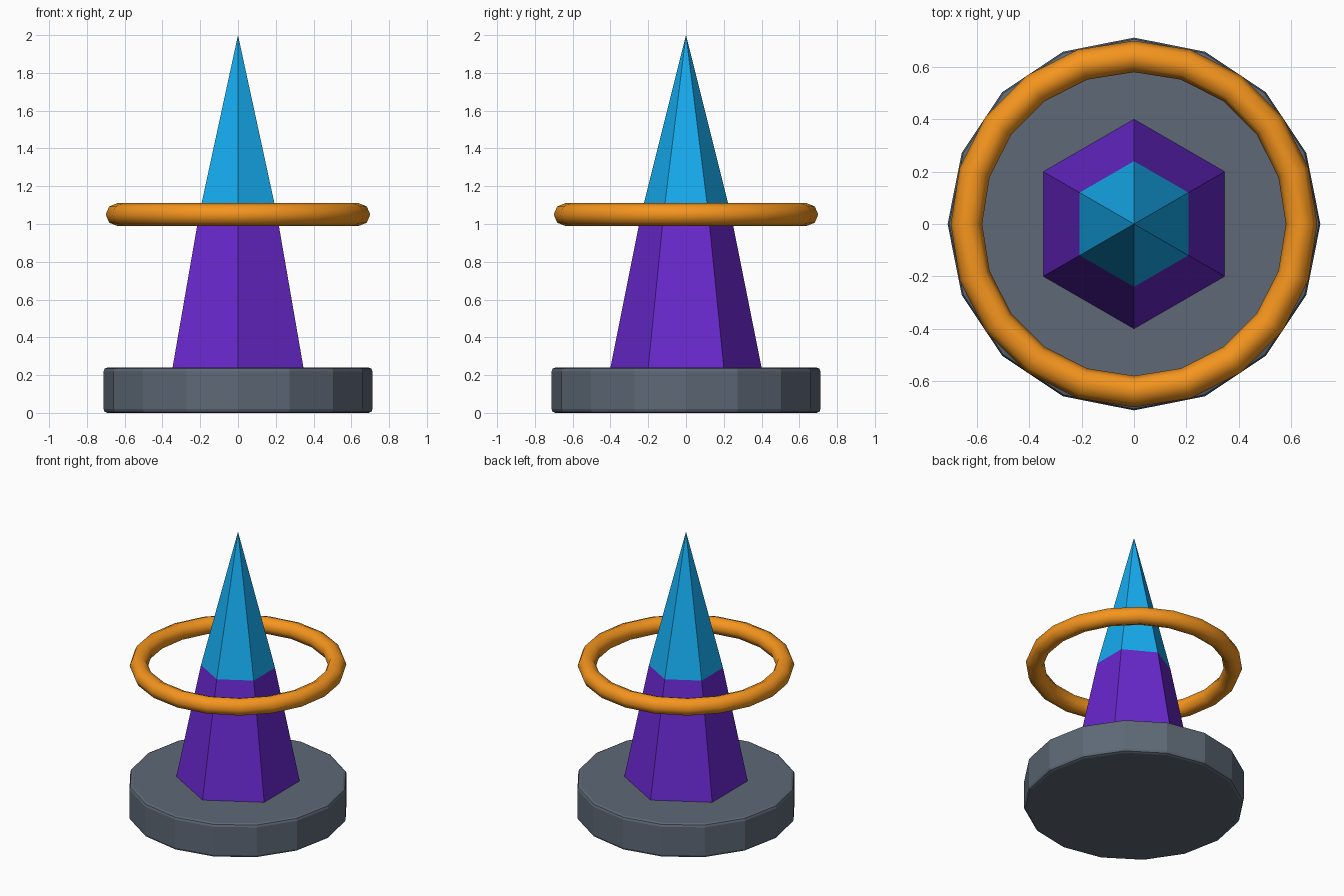
import bpy

if "Cube" in bpy.data.objects:
    bpy.data.objects.remove(bpy.data.objects["Cube"])


def finish(obj, name, color):
    obj.name = name
    mat = bpy.data.materials.new(name + "_color")
    mat.diffuse_color = (*color, 1)
    mat.use_nodes = True
    mat.node_tree.nodes["Principled BSDF"].inputs["Base Color"].default_value = mat.diffuse_color
    obj.data.materials.append(mat)
    return obj


def tapered(name, sides, r_low, r_high, z_low, z_high, color):
    bpy.ops.mesh.primitive_cone_add(
        vertices=sides, radius1=r_low, radius2=r_high, depth=z_high - z_low,
        location=(0, 0, (z_low + z_high) / 2))
    return finish(bpy.context.object, name, color)


# Sixteen-sided base with softened rims
base = tapered("base", 16, 0.712, 0.712, 0, 0.24, (0.11, 0.14, 0.18))
bevel = base.modifiers.new("rim_bevel", 'BEVEL')
bevel.width = 0.02
bevel.segments = 2
bevel.limit_method = 'ANGLE'

# Hexagonal spire: tapered lower body and pointed tip
tapered("lower_spire", 6, 0.40, 0.24, 0.24, 1.04, (0.14, 0.021, 0.61))
tapered("spire_tip", 6, 0.24, 0, 1.04, 2.0, (0.008, 0.41, 0.86))

# Floating ring around the spire
bpy.ops.mesh.primitive_torus_add(
    major_segments=20, minor_segments=8, major_radius=0.64,
    minor_radius=0.06, location=(0, 0, 1.05))
ring = finish(bpy.context.object, "floating_ring", (0.91, 0.30, 0.013))
bpy.ops.object.shade_smooth()
